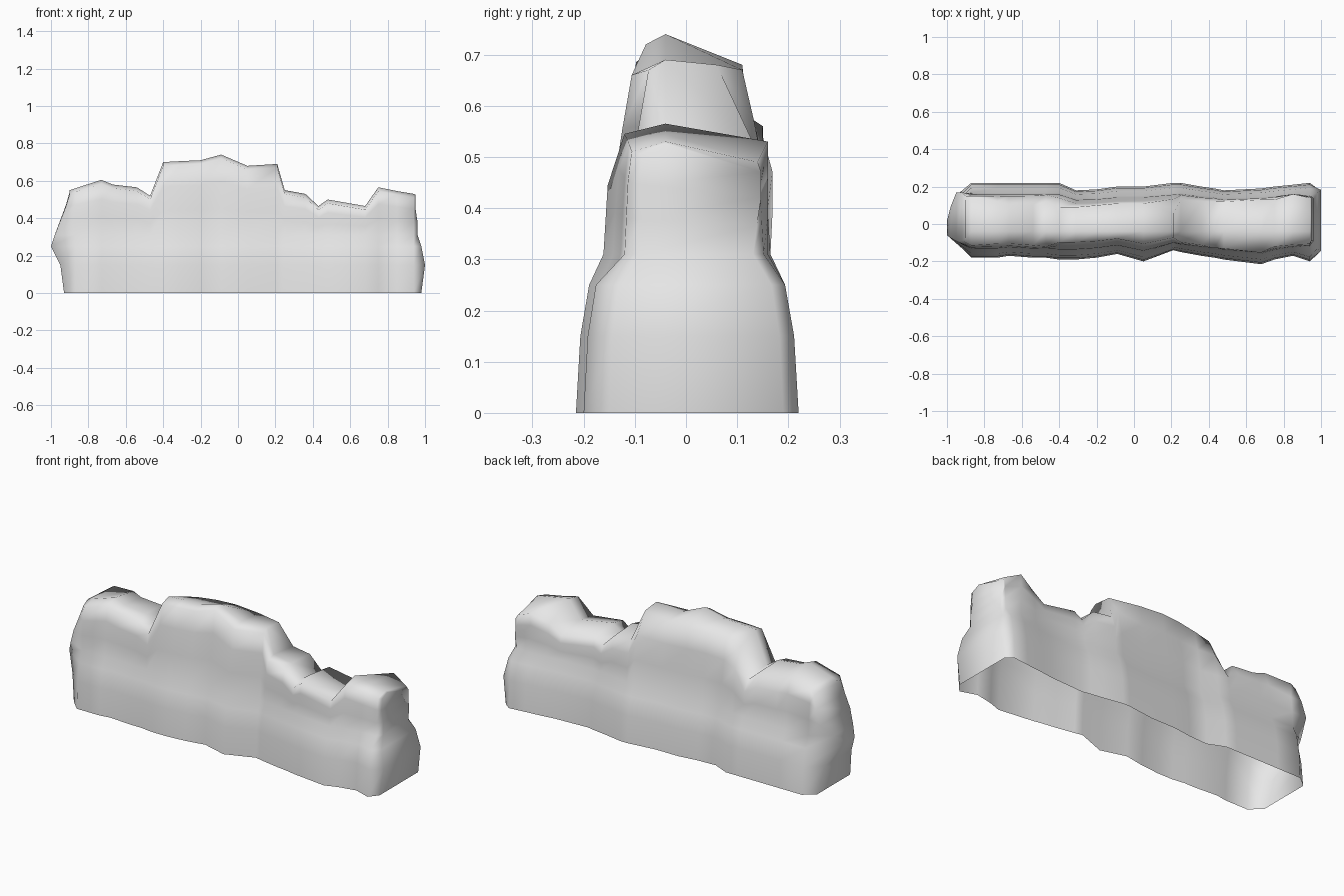
import bpy
import bmesh

cube = bpy.data.objects.get("Cube")
if cube:
    bpy.data.objects.remove(cube, do_unlink=True)

# Stone colour
stone = bpy.data.materials.new("pale_grey_stone")
stone.use_nodes = True
colour = (0.8, 0.8, 0.8, 1)
stone.diffuse_color = colour
stone.node_tree.nodes["Principled BSDF"].inputs["Base Color"].default_value = colour

# Stations along the wall:
# x, crest height, front foot y, back foot y, back rim y, back rim height
STATIONS = [
    (-.97, .55, -.12, .17, .15, .54), (-.87, .56, -.18, .22, .15, .56),
    (-.73, .605, -.18, .22, .12, .58), (-.67, .58, -.17, .22, .1, .57),
    (-.54, .565, -.18, .22, .1, .56), (-.47, .52, -.18, .22, .12, .5),
    (-.4, .7, -.19, .22, .09, .65), (-.31, .705, -.19, .18, .09, .67),
    (-.2, .71, -.18, .185, .1, .68), (-.09, .74, -.16, .2, .11, .68),
    (.05, .68, -.2, .2, .11, .67), (.21, .69, -.14, .22, .06, .68),
    (.25, .55, -.15, .22, .13, .53), (.36, .53, -.17, .2, .12, .52),
    (.43, .465, -.18, .19, .12, .45), (.48, .5, -.19, .18, .12, .48),
    (.68, .465, -.215, .19, .13, .44), (.75, .565, -.19, .2, .13, .49),
    (.85, .545, -.17, .21, .16, .53), (.94, .53, -.2, .22, .14, .49),
    (.98, .525, -.15, .19, .13, .47),
]

# Share of the foot width that is left at each height
TAPER = [(0, 1), (.15, .96), (.25, .88), (.31, .75), (.45, .71),
         (.53, .65), (.6, .57), (.75, .47)]

# Shape of the two ends, level by level: shift in x and squeeze in y
LEFT_END = [(.04, 1), (.02, .85), (-.03, .3), (-.01, .7), (.02, 1.1), (.05, 1.1), (.07, 1)]
RIGHT_END = [(0, 1), (.02, 1), (0, 1), (-.02, 1), (-.02, 1.05), (-.03, 1.1), (-.03, 1.1)]
SPINE_Y = -.04


def taper(height):
    """Interpolate the width share at a height."""
    for (low, a), (high, b) in zip(TAPER, TAPER[1:]):
        if height <= high:
            return a + (b - a) * (height - low) / (high - low)
    return b


def section(bm, index, station):
    """Add one cross-section, running front foot, crest, back foot."""
    x, crest, front, back, rim_y, rim_z = station
    ends = {0: LEFT_END, len(STATIONS) - 1: RIGHT_END}
    shape = ends.get(index, [(0, 1)] * len(LEFT_END))
    front_rim_z = crest - .02

    def side(foot, top, ledge):
        rise = top - .31
        heights = (0, .15, .25, .31, .31 + rise * .35, .31 + rise * .7, top)
        widths = [foot * taper(h) for h in heights]
        if x > .9:
            widths[3:] = [w * ledge for w in widths[3:]]
        return widths, heights

    def add(widths, heights):
        return [bm.verts.new((x + shift, SPINE_Y + (y - SPINE_Y) * squeeze, z))
                for y, z, (shift, squeeze) in zip(widths, heights, shape)]

    front_verts = add(*side(front, front_rim_z, .8))
    widths, heights = side(back, rim_z, .92)
    widths = [max(w, rim_y) for w in widths[:-1]] + [rim_y]
    back_verts = add(widths, heights)
    crest_vert = bm.verts.new((x + shape[-1][0], SPINE_Y, crest))
    return front_verts + [crest_vert] + back_verts[::-1]


def cap(bm, ring):
    """Close an end with quads, level by level, and a triangle at the crest."""
    half = len(ring) // 2
    for i in range(half - 1):
        bm.faces.new((ring[i], ring[i + 1], ring[-2 - i], ring[-1 - i]))
    bm.faces.new(ring[half - 1:half + 2])


# Weathered wall shell, lofted through the sections and open underneath
bm = bmesh.new()
rings = [section(bm, i, s) for i, s in enumerate(STATIONS)]
for a, b in zip(rings, rings[1:]):
    for i in range(len(a) - 1):
        bm.faces.new((a[i], a[i + 1], b[i + 1], b[i]))
cap(bm, rings[0])
cap(bm, rings[-1])
bmesh.ops.recalc_face_normals(bm, faces=bm.faces)

mesh = bpy.data.meshes.new("rock_wall")
bm.to_mesh(mesh)
bm.free()
mesh.materials.append(stone)
wall = bpy.data.objects.new("rock_wall", mesh)
bpy.context.collection.objects.link(wall)

# Soft shading all over
for face in mesh.polygons:
    face.use_smooth = True
